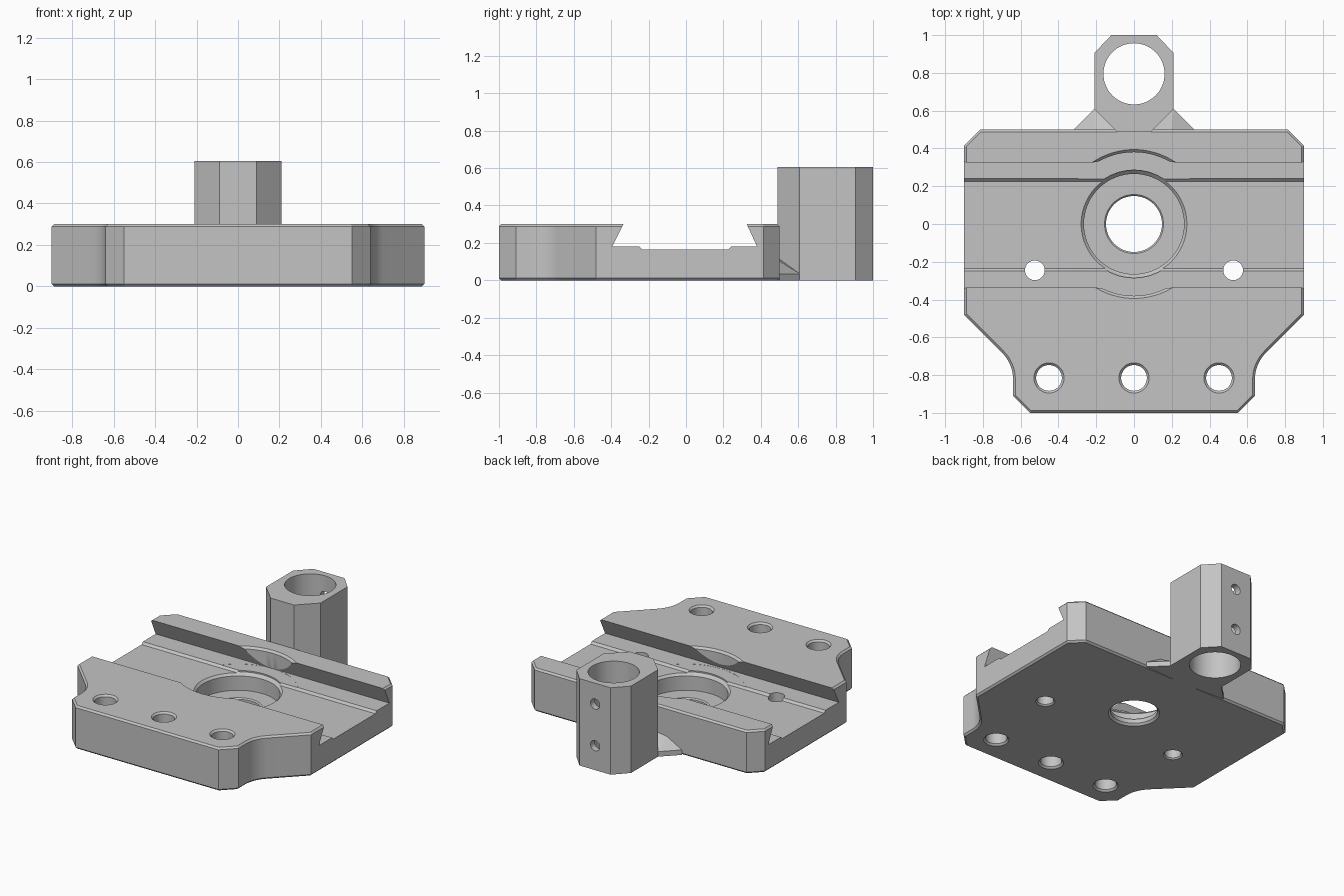
import bpy, bmesh, math
from mathutils import Matrix, Vector

cube = bpy.data.objects.get("Cube")
if cube:
    bpy.data.objects.remove(cube, do_unlink=True)

grey = bpy.data.materials.new("machined_grey")
grey.use_nodes = True
COLOUR = (0.55, 0.55, 0.55, 1)
grey.diffuse_color = COLOUR
grey.node_tree.nodes["Principled BSDF"].inputs["Base Color"].default_value = COLOUR


def finish(bm, name):
    bmesh.ops.recalc_face_normals(bm, faces=bm.faces)
    mesh = bpy.data.meshes.new(name)
    bm.to_mesh(mesh)
    bm.free()
    mesh.materials.append(grey)
    obj = bpy.data.objects.new(name, mesh)
    bpy.context.collection.objects.link(obj)
    return obj


def prism(name, points, offset, chamfer=0):
    """Extrude a closed outline along offset, chamfering both rims if asked."""
    bm = bmesh.new()
    face = bm.faces.new([bm.verts.new(p) for p in points])
    out = bmesh.ops.extrude_face_region(bm, geom=[face], use_keep_orig=True)
    moved = [g for g in out["geom"] if isinstance(g, bmesh.types.BMVert)]
    bmesh.ops.translate(bm, verts=moved, vec=offset)
    bmesh.ops.recalc_face_normals(bm, faces=bm.faces)
    if chamfer:
        rims = [e for e in bm.edges if abs(e.verts[0].co.z - e.verts[1].co.z) < 1e-5]
        bmesh.ops.bevel(bm, geom=rims, offset=chamfer, segments=1, affect='EDGES')
    return finish(bm, name)


def turned(name, profile, matrix, n=48):
    """Solid of revolution from (radius, height) pairs."""
    bm = bmesh.new()
    rings = []
    for r, h in profile:
        rings.append([bm.verts.new(matrix @ Vector((r * math.cos(a), r * math.sin(a), h)))
                      for a in (2 * math.pi * i / n for i in range(n))])
    for low, high in zip(rings, rings[1:]):
        for i in range(n):
            j = (i + 1) % n
            bm.faces.new((low[i], low[j], high[j], high[i]))
    bm.faces.new(rings[0])
    bm.faces.new(rings[-1])
    return finish(bm, name)


def cut(obj, cutters):
    bpy.ops.object.select_all(action='DESELECT')
    bpy.context.view_layer.objects.active = obj
    obj.select_set(True)
    for c in cutters:
        c.hide_render = True
        mod = obj.modifiers.new("cut", 'BOOLEAN')
        mod.operation, mod.solver, mod.object = 'DIFFERENCE', 'EXACT', c
        bpy.ops.object.modifier_apply(modifier=mod.name)
        bpy.data.objects.remove(c, do_unlink=True)
    bpy.ops.object.shade_smooth_by_angle(angle=math.radians(25))


def mirrored(half):
    return half + [(-x, y) for x, y in reversed(half)]


# Base plate outline: right half, with a concave fillet at the narrow front
R = 0.2
fillet = [(0.64 + R - R * math.cos(a), -0.823 + R * math.sin(a))
          for a in (math.radians(45) * i / 8 for i in range(9))]
half = [(0.55, -1.0), (0.64, -0.91)] + fillet + [(0.9, -0.48), (0.9, 0.415), (0.815, 0.5)]
plate = prism("base_plate", [(x, y, 0) for x, y in mirrored(half)], (0, 0, 0.3), 0.012)

# Dovetail channel with a slightly lowered floor
channel = [(-0.395, 0.18), (-0.25, 0.18), (-0.235, 0.165), (0.225, 0.165), (0.24, 0.18),
           (0.38, 0.18), (0.325, 0.3), (0.325, 0.35), (-0.335, 0.35), (-0.335, 0.3)]
cutters = [prism("channel_cutter", [(-1, y, z) for y, z in channel], (2, 0, 0))]

# Stepped round pocket with a central through hole
pocket = [(0.163, -0.001), (0.148, 0.014), (0.148, 0.042), (0.156, 0.05), (0.265, 0.05),
          (0.265, 0.15), (0.285, 0.17), (0.285, 0.179), (0.38, 0.179), (0.38, 0.286),
          (0.395, 0.301)]
cutters.append(turned("pocket_cutter", pocket, Matrix(), 96))

# Front mounting holes and small channel holes
mount = [(0.081, -0.001), (0.068, 0.012), (0.068, 0.288), (0.081, 0.301)]
small = [(0.062, -0.001), (0.052, 0.009), (0.052, 0.35)]
for x in (-0.45, 0, 0.45):
    cutters.append(turned("mount_cutter", mount, Matrix.Translation((x, -0.815, 0))))
for x in (-0.525, 0.525):
    cutters.append(turned("small_cutter", small, Matrix.Translation((x, -0.245, 0))))
cut(plate, cutters)

# Tall clamp post with a vertical bore and two set screw holes at the back
post_half = [(0.09, 0.488), (0.21, 0.608), (0.21, 0.905), (0.12, 1.0)]
post = prism("clamp_post", [(x, y, 0) for x, y in mirrored(post_half)], (0, 0, 0.605))
bore = [(0.162, -0.1), (0.162, 0.7)]
screw = [(0.036, 0), (0.036, 0.3)]
turn = Matrix.Rotation(math.radians(-90), 4, 'X')
cutters = [turned("bore_cutter", bore, Matrix.Translation((0, 0.795, 0)), 64)]
for z in (0.17, 0.46):
    cutters.append(turned("screw_cutter", screw, Matrix.Translation((0, 0.8, z)) @ turn, 24))
cut(post, cutters)

# Gussets between post and plate
gusset = [(0.09, 0.49, 0), (0.21, 0.608, 0), (0.318, 0.5, 0), (0.318, 0.49, 0.035),
          (0.318, 0.5, 0.035), (0.21, 0.608, 0.035), (0.2, 0.49, 0.105), (0.09, 0.49, 0.12)]
for side, name in ((1, "left_gusset"), (-1, "right_gusset")):
    bm = bmesh.new()
    for x, y, z in gusset:
        bm.verts.new((side * x, y, z))
    bmesh.ops.convex_hull(bm, input=bm.verts)
    finish(bm, name)
